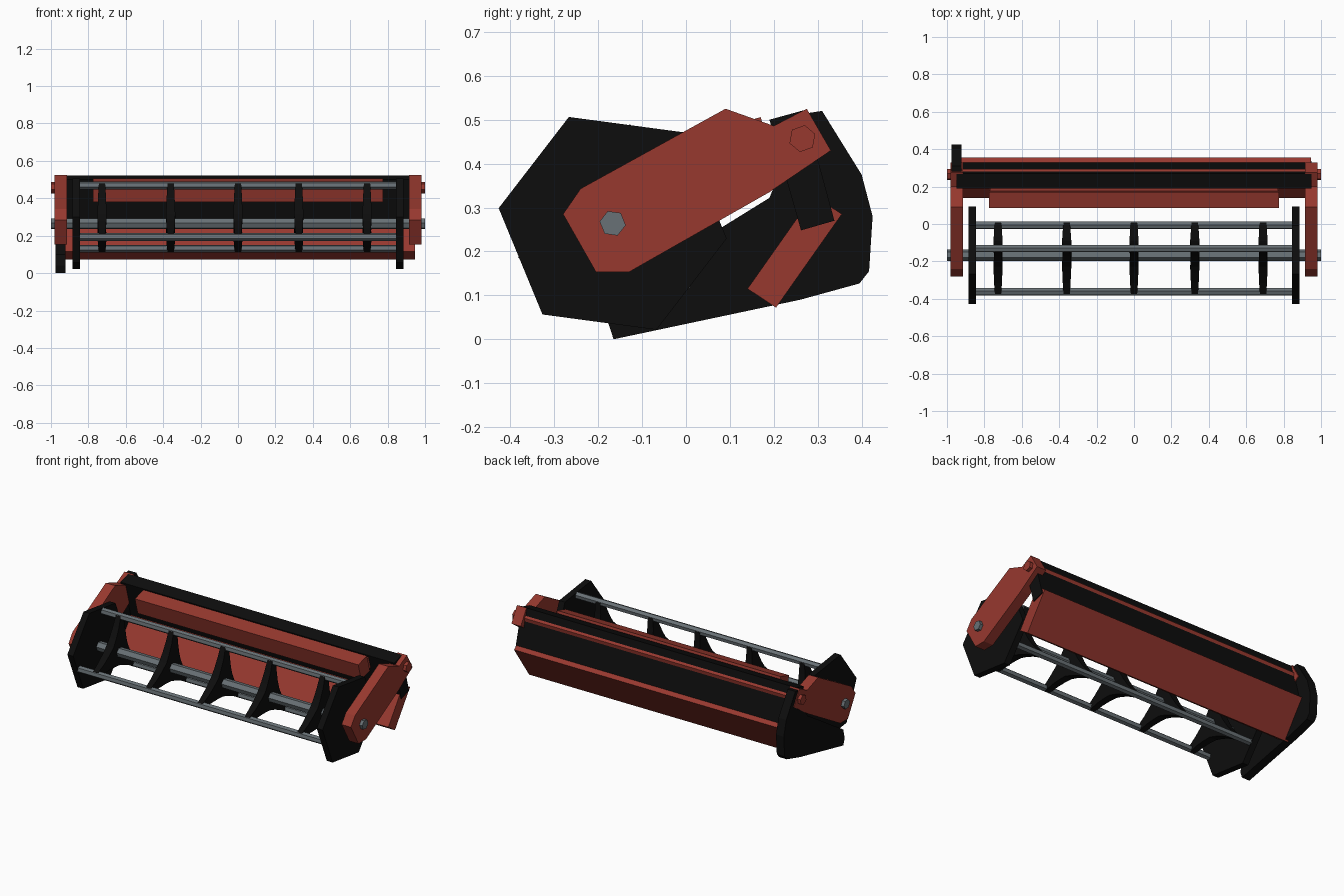
import bpy
import bmesh
from math import cos, sin, radians

if "Cube" in bpy.data.objects:
    bpy.data.objects.remove(bpy.data.objects["Cube"], do_unlink=True)


def material(name, rgb):
    mat = bpy.data.materials.new(name)
    mat.use_nodes = True
    colour = (*rgb, 1)
    mat.diffuse_color = colour
    mat.node_tree.nodes["Principled BSDF"].inputs["Base Color"].default_value = colour
    return mat


red = material("barn red", (0.31, 0.04, 0.028))
black = material("black paint", (0.004, 0.004, 0.004))
steel = material("grey steel", (0.14, 0.165, 0.18))


def prism(name, profile, x_min, x_max, mat, thin=None):
    """Extrude a (y, z) profile along x; thin insets the ends of chosen points."""
    bm = bmesh.new()
    ends = []
    for x, side in ((x_min, 1), (x_max, -1)):
        ends.append([bm.verts.new((x + side * (thin[i] if thin else 0), y, z))
                     for i, (y, z) in enumerate(profile)])
    for ring in ends:
        bm.faces.new(ring)
    n = len(profile)
    for i in range(n):
        j = (i + 1) % n
        bm.faces.new((ends[0][i], ends[0][j], ends[1][j], ends[1][i]))
    bmesh.ops.recalc_face_normals(bm, faces=bm.faces)
    mesh = bpy.data.meshes.new(name)
    bm.to_mesh(mesh)
    bm.free()
    mesh.materials.append(mat)
    obj = bpy.data.objects.new(name, mesh)
    bpy.context.collection.objects.link(obj)
    return obj


def polar(centre, radius, degrees):
    a = radians(degrees)
    return centre[0] + radius * cos(a), centre[1] + radius * sin(a)


def hexagon(centre, radius, start):
    return [polar(centre, radius, start + 60 * i) for i in range(6)]


AXLE = (-0.167, 0.264)
PIVOT = (0.265, 0.457)

# Rear wall, sloping floor panel and pivot bar
prism("rear_wall", [(0.19, 0.5), (0.27, 0.522), (0.338, 0.27), (0.262, 0.248)],
      -0.95, 0.95, black)
prism("floor_panel", [(0.14, 0.115), (0.205, 0.072), (0.355, 0.285), (0.29, 0.328)],
      -0.945, 0.945, red)
prism("pivot_bar", hexagon(PIVOT, 0.031, 20), -1, 1, red)

# Cross beam in front of the wall, with its mounting strip
prism("cross_beam", [(0.085, 0.482), (0.17, 0.506), (0.2, 0.402), (0.113, 0.38)],
      -0.775, 0.775, red)
prism("beam_mount", [(0.172, 0.485), (0.21, 0.488), (0.225, 0.415), (0.19, 0.41)],
      -0.77, 0.77, red)

# Lifting arms on both sides
arm = [(-0.28, 0.285), (-0.24, 0.343), (0.09, 0.525), (0.2, 0.486), (0.275, 0.525),
       (0.33, 0.43), (0.19, 0.335), (-0.13, 0.153), (-0.205, 0.153)]
for side, x in (("right", -0.98), ("left", 0.915)):
    prism(side + "_arm", arm, x, x + 0.065, red)

# Single divider plate closing the right end
divider = [(0.27, 0.514), (0.31, 0.52), (0.4, 0.375), (0.425, 0.28), (0.417, 0.155),
           (0.395, 0.127), (0.26, 0.09), (-0.165, 0.0), (-0.178, 0.04),
           (-0.165, 0.1), (0.085, 0.257), (0.19, 0.322), (0.23, 0.42)]
prism("divider_plate", divider, -0.976, -0.922, black)

# Reel axle, end plates and three tine rods
prism("reel_axle", hexagon(AXLE, 0.03, -8), -1, 1, steel)
for side, x in (("right", -0.885), ("left", 0.845)):
    prism(side + "_reel_plate", hexagon(AXLE, 0.262, -7.6), x, x + 0.04, black)
rod_angles = (80, 200, 320)
for i, a in enumerate(rod_angles):
    prism(f"reel_rod_{i + 1}", hexagon(polar(AXLE, 0.208, a), 0.021, a),
          -0.846, 0.846, steel)

# Three-armed spiders carrying the rods
spider, thin = [], []
for a in rod_angles:
    for offset, radius, inset in ((-30, 0.1, 0.002), (-12, 0.15, 0.004), (-5, 0.215, 0.008),
                                  (5, 0.215, 0.008), (12, 0.15, 0.004), (30, 0.1, 0.002),
                                  (60, 0.08, 0)):
        spider.append(polar(AXLE, radius, a + offset))
        thin.append(inset)
for i, x in enumerate((-0.727, -0.36, 0, 0.325, 0.69)):
    prism(f"reel_spider_{i + 1}", spider, x - 0.025, x + 0.025, black, thin)
